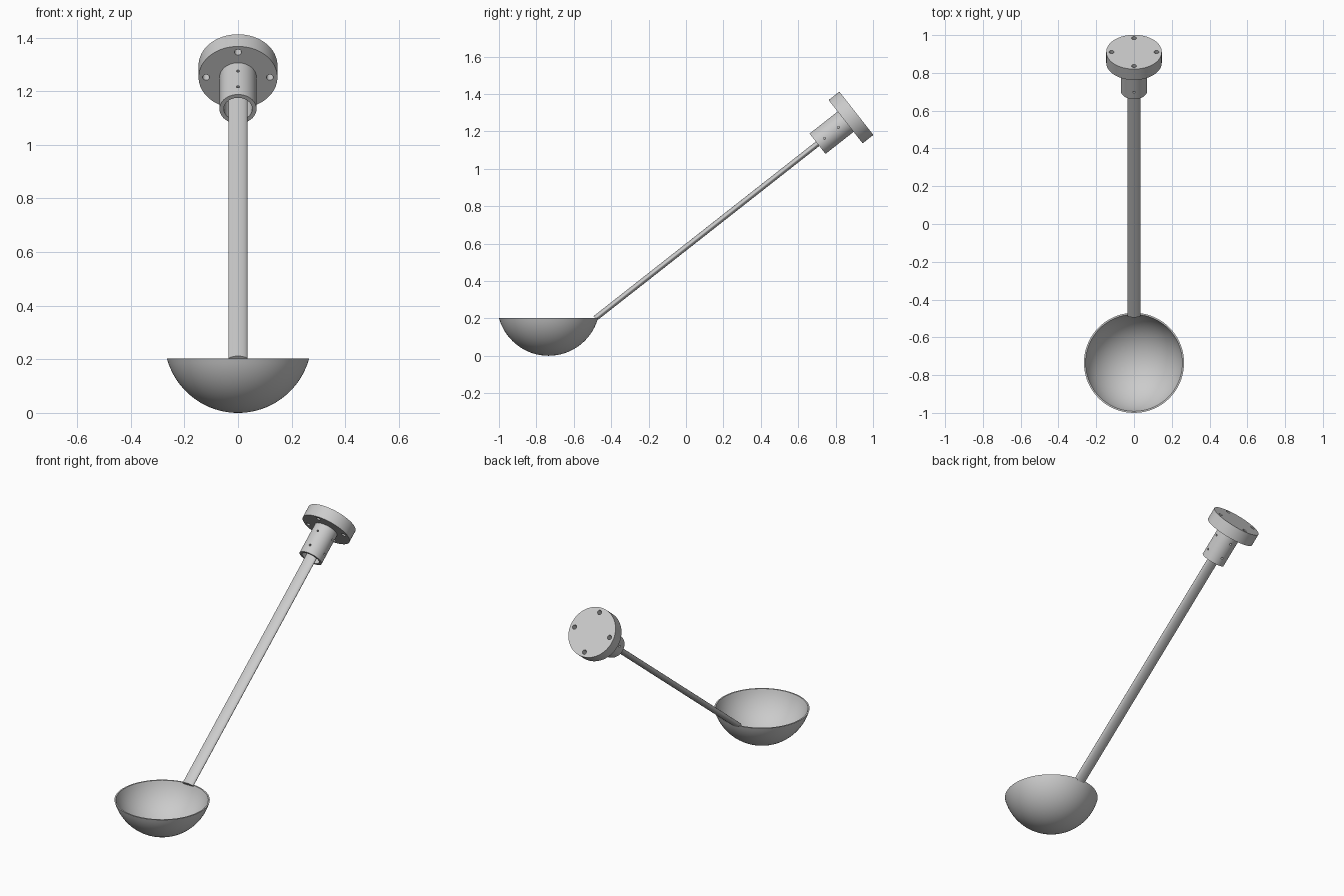
import bpy, bmesh
from math import radians, cos, sin, pi, sqrt, asin
from mathutils import Matrix, Vector

cube = bpy.data.objects.get("Cube")
if cube:
    bpy.data.objects.remove(cube, do_unlink=True)

# Single metal colour
metal = bpy.data.materials.new("brushed grey metal")
metal.use_nodes = True
GREY = (0.6, 0.6, 0.6, 1)
metal.diffuse_color = GREY
metal.node_tree.nodes["Principled BSDF"].inputs["Base Color"].default_value = GREY

# Handle frame: local z runs up along the sloping rod
HANDLE = Matrix.Translation((0, -0.485, 0.2)) @ Matrix.Rotation(radians(-51.85), 4, "X")


def make_object(name, bm, matrix):
    mesh = bpy.data.meshes.new(name)
    bmesh.ops.recalc_face_normals(bm, faces=bm.faces)
    bm.to_mesh(mesh)
    bm.free()
    obj = bpy.data.objects.new(name, mesh)
    bpy.context.collection.objects.link(obj)
    mesh.materials.append(metal)
    obj.matrix_world = matrix
    return obj


def smooth(obj):
    bpy.ops.object.select_all(action="DESELECT")
    obj.select_set(True)
    bpy.context.view_layer.objects.active = obj
    bpy.ops.object.shade_smooth_by_angle(angle=radians(35))


def lathe(name, profile, matrix, steps=64):
    """Spin a profile of (radius, height) points about local z."""
    bm = bmesh.new()
    verts = [bm.verts.new((r, 0, z)) for r, z in profile]
    edges = [bm.edges.new(pair) for pair in zip(verts, verts[1:])]
    bmesh.ops.spin(bm, geom=verts + edges, cent=(0, 0, 0), axis=(0, 0, 1),
                   angle=2 * pi, steps=steps)
    bmesh.ops.remove_doubles(bm, verts=bm.verts, dist=1e-5)
    return make_object(name, bm, matrix)


# Bowl: thin spherical cap, outer wall up and inner wall back down
RIM, DEPTH, WALL = 0.265, 0.202, 0.008
radius = (RIM ** 2 + DEPTH ** 2) / (2 * DEPTH)
profile = []
for r, order in ((radius, 1), (radius - WALL, -1)):
    rim_angle = pi / 2 - asin((radius - DEPTH) / r)
    arc = [rim_angle * i / 20 for i in range(21)]
    profile += [(r * sin(a), radius - r * cos(a)) for a in arc][::order]
bowl = lathe("bowl", profile, Matrix.Translation((0, -0.735, 0)), 72)
smooth(bowl)

# Rod: flattened oval bar
ROD_TOP, COLLAR_END, BACK = 1.702, 1.511, 1.775
bm = bmesh.new()
bmesh.ops.create_cone(bm, cap_ends=True, segments=40, radius1=1, radius2=1, depth=ROD_TOP,
                      matrix=Matrix.Translation((0, 0, ROD_TOP / 2)))
bmesh.ops.scale(bm, vec=(0.0355, 0.015, 1), verts=bm.verts)
rod = make_object("handle_rod", bm, HANDLE)
smooth(rod)

# Mounting flange with a hollow collar
mount = lathe("mounting_flange", [
    (0, BACK), (0.147, BACK), (0.147, ROD_TOP), (0.069, ROD_TOP),
    (0.069, COLLAR_END), (0.053, COLLAR_END), (0.053, ROD_TOP), (0, ROD_TOP)], HANDLE)

# Drill four bolt holes in the flange and two rings of pin holes in the collar
bm = bmesh.new()
for k in range(4):
    turn = Matrix.Rotation(k * pi / 2, 4, "Z")
    bmesh.ops.create_cone(bm, cap_ends=True, segments=24, radius1=0.013, radius2=0.013, depth=0.2,
                          matrix=turn @ Matrix.Translation((0.119, 0, 1.74)))
    for along in (0.047, 0.142):
        place = Matrix.Translation((0.061, 0, COLLAR_END + along)) @ Matrix.Rotation(pi / 2, 4, "Y")
        bmesh.ops.create_cone(bm, cap_ends=True, segments=16, radius1=0.006, radius2=0.006,
                              depth=0.04, matrix=turn @ place)
drill = make_object("hole_cutter", bm, HANDLE)
drill.hide_render = True
cut = mount.modifiers.new("holes", "BOOLEAN")
cut.operation, cut.solver, cut.object = "DIFFERENCE", "EXACT", drill
bpy.context.view_layer.objects.active = mount
bpy.ops.object.modifier_apply(modifier=cut.name)
bpy.data.objects.remove(drill, do_unlink=True)
smooth(mount)
